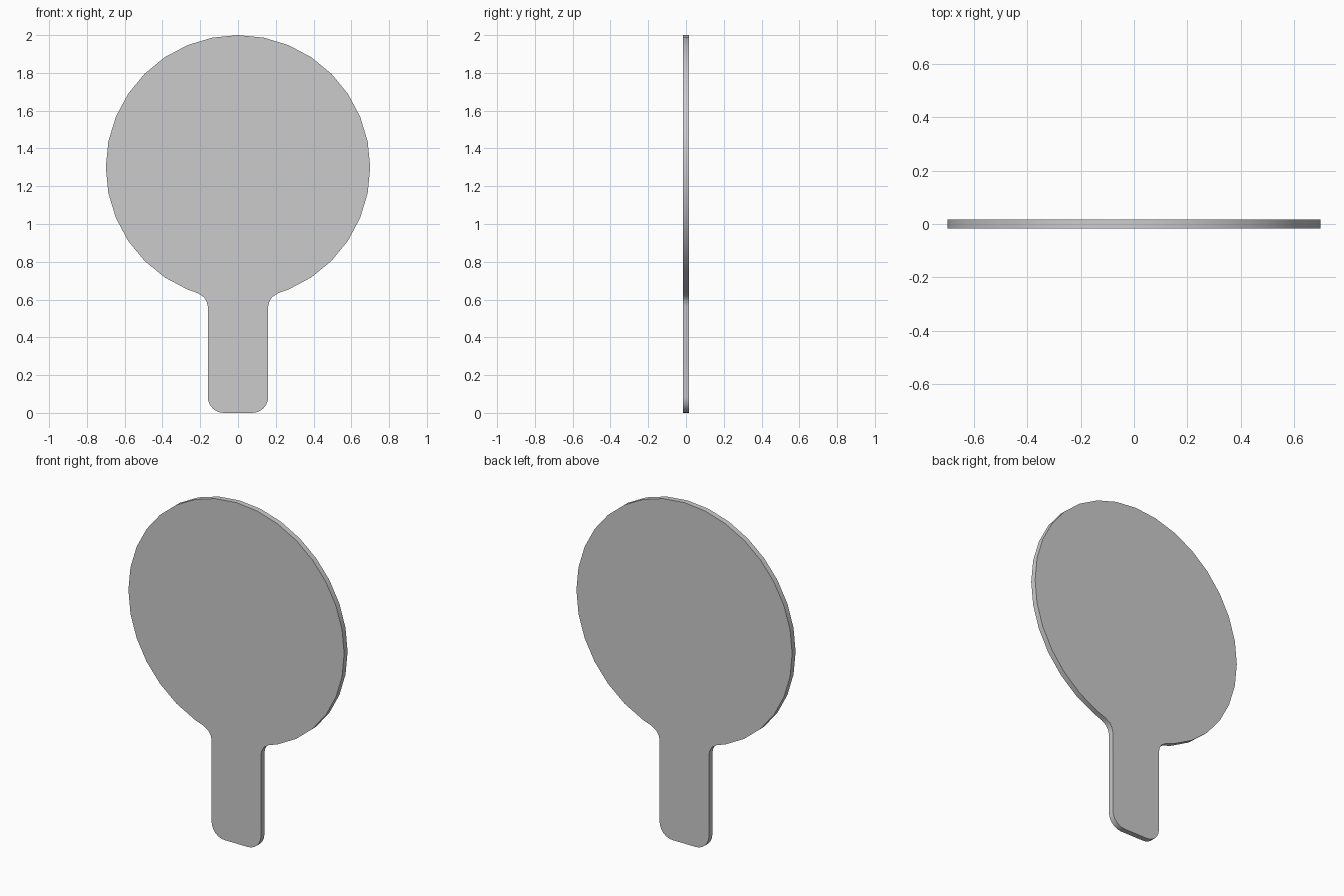
import bpy, bmesh
from math import sin, cos, pi, radians

if "Cube" in bpy.data.objects:
    bpy.data.objects.remove(bpy.data.objects["Cube"])

THICK = 0.032
RADIUS, CENTRE_Z = 0.70, 1.30
HALF_W, CORNER = 0.16, 0.085

# Right half of the outline, from the bottom of the handle to the top of the disc
half = []
for i in range(7):  # rounded handle corner
    a = -pi / 2 + i * pi / 12
    half.append((HALF_W - CORNER + CORNER * cos(a), CORNER + CORNER * sin(a)))
half += [(0.16, 0.565), (0.166, 0.59), (0.180, 0.613), (0.21, 0.633)]  # neck fillet
for i in range(2, 17):  # disc rim, 32-sided
    a = radians(-90 + i * 11.25)
    half.append((RADIUS * cos(a), CENTRE_Z + RADIUS * sin(a)))

# Mirror to the left, leaving out the shared top point
outline = half + [(-x, z) for x, z in reversed(half[:-1])]

# Paddle: outline extruded through its thickness
bm = bmesh.new()
face = bm.faces.new([bm.verts.new((x, -THICK / 2, z)) for x, z in outline])
ext = bmesh.ops.extrude_face_region(bm, geom=[face], use_keep_orig=True)
verts = [g for g in ext["geom"] if isinstance(g, bmesh.types.BMVert)]
bmesh.ops.translate(bm, vec=(0, THICK, 0), verts=verts)
bmesh.ops.recalc_face_normals(bm, faces=bm.faces)
mesh = bpy.data.meshes.new("paddle")
bm.to_mesh(mesh)
bm.free()

paddle = bpy.data.objects.new("paddle", mesh)
bpy.context.collection.objects.link(paddle)
bpy.context.view_layer.objects.active = paddle
paddle.select_set(True)
bpy.ops.object.shade_smooth_by_angle(angle=radians(40))
